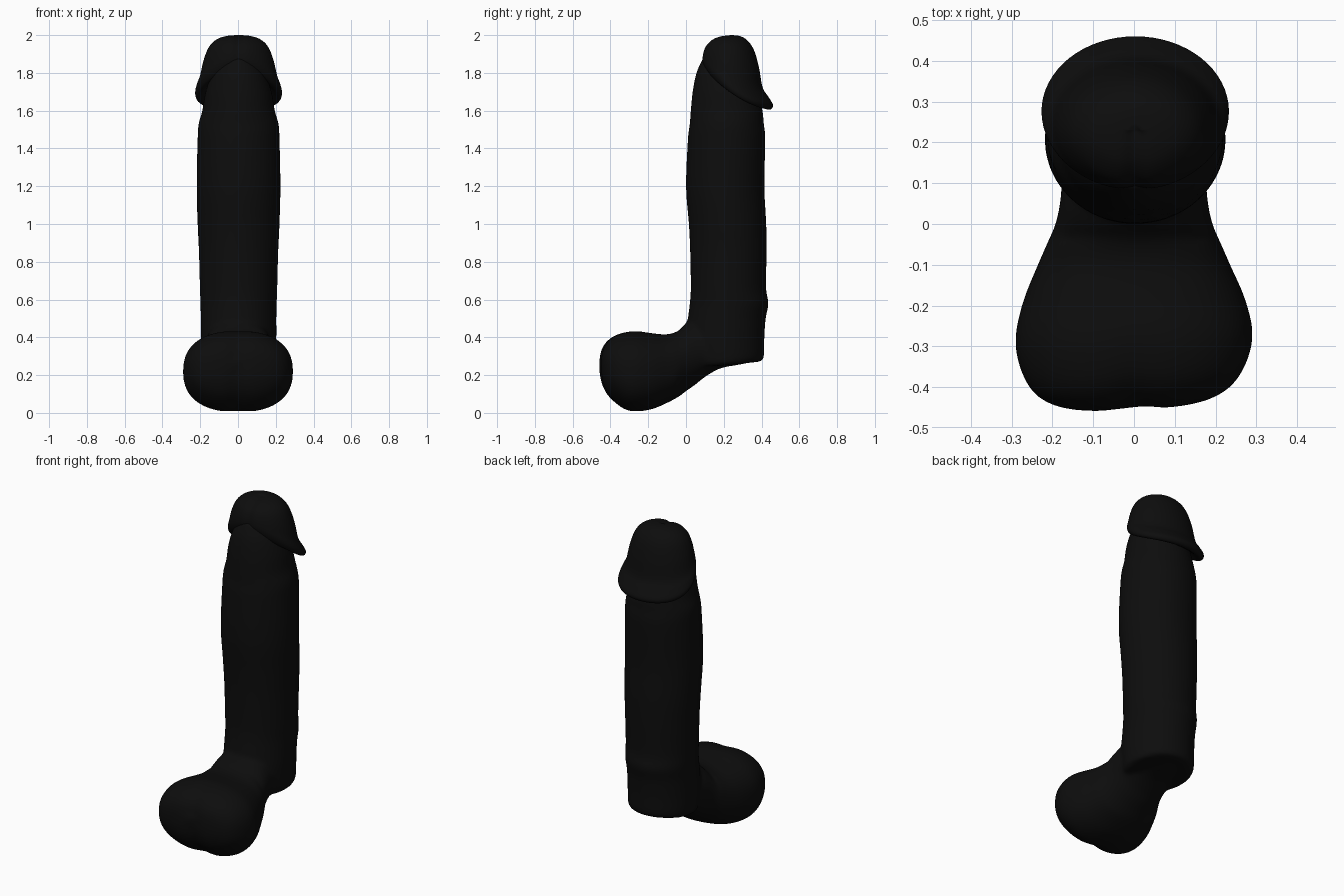
import bpy, bmesh, math

black = bpy.data.materials.new("matte black")
black.diffuse_color = (0.004, 0.004, 0.004, 1)
SIDES = 64


def smooth_rows(rows, steps=5):
    """Catmull-Rom interpolation between profile rows."""
    out = []
    for i in range(len(rows) - 1):
        a, b, c, d = (rows[max(i - 1, 0)], rows[i], rows[i + 1],
                      rows[min(i + 2, len(rows) - 1)])
        for s in range(steps):
            t = s / steps
            out.append([0.5 * (2 * q + (r - p) * t + (2 * p - 5 * q + 4 * r - u) * t * t
                               + (3 * q - p - 3 * r + u) * t ** 3)
                        for p, q, r, u in zip(a, b, c, d)])
    out.append(list(rows[-1]))
    return out


def loft(name, rows, point):
    """Skin closed rings, point(row, angle) giving each vertex."""
    bm = bmesh.new()
    rings = [[bm.verts.new(point(r, 2 * math.pi * k / SIDES)) for k in range(SIDES)]
             for r in smooth_rows(rows)]
    for a, b in zip(rings, rings[1:]):
        for k in range(SIDES):
            j = (k + 1) % SIDES
            bm.faces.new((a[k], a[j], b[j], b[k]))
    bm.faces.new(rings[0])
    bm.faces.new(rings[-1])
    bmesh.ops.recalc_face_normals(bm, faces=bm.faces)
    me = bpy.data.meshes.new(name)
    bm.to_mesh(me)
    bm.free()
    me.materials.append(black)
    ob = bpy.data.objects.new(name, me)
    bpy.context.collection.objects.link(ob)
    return ob


def spow(v, e):
    return math.copysign(abs(v) ** e, v)


# Shaft: z, front y, back y, half width
shaft_rows = [
    (0.262, 0.05, 0.39, 0.175), (0.285, 0.015, 0.412, 0.195), (0.40, 0.0, 0.415, 0.2),
    (0.50, 0.01, 0.422, 0.2), (0.58, 0.02, 0.437, 0.202), (0.66, 0.025, 0.424, 0.205),
    (0.85, 0.022, 0.427, 0.21), (1.0, 0.015, 0.425, 0.217), (1.2, 0.0, 0.415, 0.222),
    (1.45, 0.01, 0.42, 0.217), (1.53, 0.02, 0.412, 0.212), (1.60, 0.025, 0.405, 0.192),
    (1.70, 0.035, 0.38, 0.175), (1.80, 0.055, 0.34, 0.14), (1.88, 0.09, 0.30, 0.09)]


def shaft_point(r, a):
    z, f, b, w = r
    y = (f + b) / 2 - (b - f) / 2 * math.cos(a)
    # underside of the base rises slightly toward the back
    if z < 0.4:
        z += (y - 0.3) * 0.1 * (0.4 - z) / 0.14
    return (w * math.sin(a) + 0.003, y, z)


body = loft("shaft_and_base", shaft_rows, shaft_point)

# Rounded front base: y, low z, high z, half width
base_rows = [
    (-0.456, 0.21, 0.29, 0.08), (-0.445, 0.155, 0.34, 0.165), (-0.42, 0.10, 0.38, 0.225),
    (-0.38, 0.055, 0.411, 0.262), (-0.32, 0.013, 0.43, 0.286), (-0.26, 0.004, 0.434, 0.29),
    (-0.18, 0.018, 0.422, 0.27), (-0.10, 0.053, 0.416, 0.236), (-0.04, 0.085, 0.435, 0.21),
    (0.0, 0.115, 0.475, 0.193), (0.05, 0.15, 0.50, 0.182), (0.10, 0.19, 0.48, 0.178),
    (0.18, 0.235, 0.44, 0.175), (0.28, 0.255, 0.40, 0.16), (0.36, 0.27, 0.36, 0.12)]


def base_point(r, a):
    y, lo, hi, w = r
    e = 0.84 if y < -0.05 else 0.95
    x = w * spow(math.sin(a), e)
    z = (lo + hi) / 2 + (hi - lo) / 2 * spow(math.cos(a), e)
    # shallow centre dimple and a slight left-right offset at the front
    near = max(0, min(1, (-0.1 - y) / 0.3))
    dimple = 0.012 * math.exp(-(x / 0.05) ** 2) * near
    z += dimple * (1 if math.cos(a) < 0 else -0.3)
    return (x, y + near * 0.05 * x + dimple, z)


base = loft("base", base_rows, base_point)

# Fuse the shaft and base into one blended surface
with bpy.context.temp_override(active_object=body, object=body,
                               selected_objects=[body, base],
                               selected_editable_objects=[body, base]):
    bpy.ops.object.join()
m = body.modifiers.new("fuse", 'REMESH')
m.mode = 'VOXEL'
m.voxel_size = 0.012
m.use_smooth_shade = True
m = body.modifiers.new("blend", 'SMOOTH')
m.factor = 0.5
m.iterations = 8

# Tilted domed tip: front y, front z, back y, back z, half width, side sag
tip_rows = [
    (0.16, 1.80, 0.37, 1.65, 0.15, 0.0), (0.125, 1.80, 0.425, 1.610, 0.195, 0.03),
    (0.105, 1.81, 0.450, 1.608, 0.220, 0.038), (0.093, 1.83, 0.460, 1.632, 0.230, 0.038),
    (0.086, 1.855, 0.435, 1.675, 0.222, 0.035), (0.084, 1.88, 0.405, 1.725, 0.205, 0.025),
    (0.09, 1.915, 0.386, 1.83, 0.186, 0.01), (0.106, 1.95, 0.36, 1.92, 0.158, 0.0),
    (0.14, 1.98, 0.325, 1.972, 0.118, 0.0), (0.18, 1.995, 0.285, 1.995, 0.065, 0.0),
    (0.22, 2.0, 0.24, 2.0, 0.012, 0.0)]


def tip_point(r, a):
    fy, fz, by, bz, w, sag = r
    t = 0.5 - 0.5 * math.cos(a)
    x = w * math.sin(a)
    y = fy + (by - fy) * t
    z = fz + (bz - fz) * t - sag * math.sin(a) ** 2
    # soft groove down the front centre
    if math.cos(a) > 0 and fz > 1.82:
        g = 0.014 * math.exp(-(x / 0.025) ** 2) * math.cos(a)
        y += g * 0.7
        z -= g * 0.5
    return (x + 0.003, y, z)


tip = loft("rounded_tip", tip_rows, tip_point)
for p in tip.data.polygons:
    p.use_smooth = True
